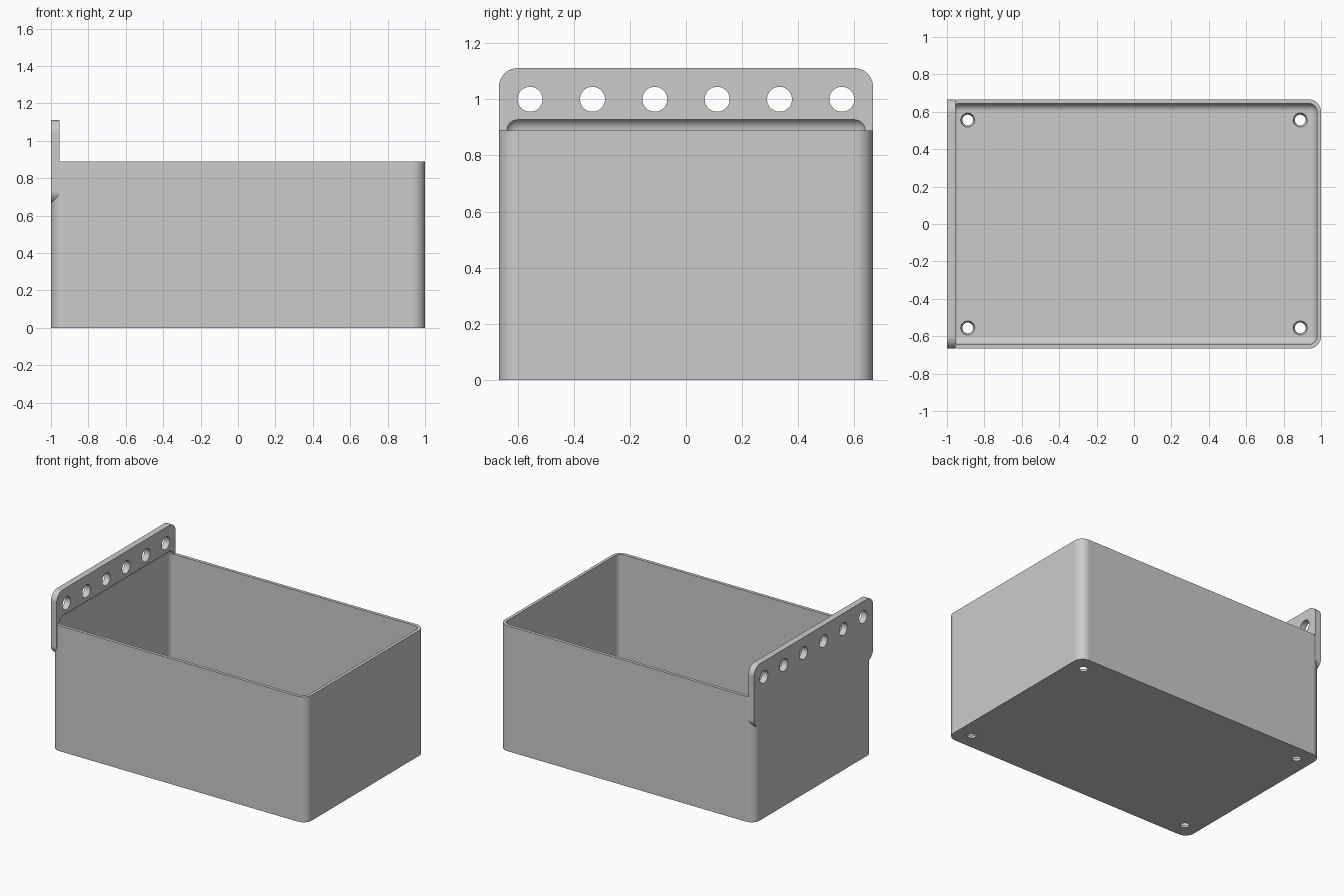
import bpy, bmesh, math
from mathutils import Matrix, Vector

cube = bpy.data.objects.get("Cube")
if cube:
    bpy.data.objects.remove(cube, do_unlink=True)

U = 2 / 90                      # one millimetre in scene units
LENGTH, WIDTH, HEIGHT = 90 * U, 60 * U, 40 * U
WALL = U

grey = bpy.data.materials.new("light grey plastic")
grey.use_nodes = True
colour = (0.6, 0.6, 0.6, 1)
grey.diffuse_color = colour
grey.node_tree.nodes["Principled BSDF"].inputs["Base Color"].default_value = colour


def make_object(name, bm):
    bmesh.ops.recalc_face_normals(bm, faces=bm.faces)
    mesh = bpy.data.meshes.new(name)
    bm.to_mesh(mesh)
    bm.free()
    mesh.materials.append(grey)
    obj = bpy.data.objects.new(name, mesh)
    bpy.context.collection.objects.link(obj)
    return obj


def rounded_box(name, low, high, radius, axis=None):
    """Box with rounded edges: all of them, or only those along one axis."""
    low, high = Vector(low), Vector(high)
    bm = bmesh.new()
    bmesh.ops.create_cube(bm, size=1)
    bmesh.ops.scale(bm, vec=high - low, verts=bm.verts)
    bmesh.ops.translate(bm, vec=(low + high) / 2, verts=bm.verts)
    edges = [e for e in bm.edges if axis is None or
             abs((e.verts[0].co - e.verts[1].co).normalized()[axis]) > 0.9]
    bmesh.ops.bevel(bm, geom=edges, offset=radius, segments=10,
                    profile=0.5, affect='EDGES')
    return make_object(name, bm)


def add_cone(bm, centre, r1, r2, depth, turn=None):
    matrix = Matrix.Translation(centre) @ (turn or Matrix())
    bmesh.ops.create_cone(bm, cap_ends=True, segments=40, radius1=r1,
                          radius2=r2, depth=depth, matrix=matrix)


def combine(target, other, operation):
    mod = target.modifiers.new(operation.title(), 'BOOLEAN')
    mod.object, mod.operation, mod.solver = other, operation, 'EXACT'
    bpy.context.view_layer.objects.active = target
    bpy.ops.object.modifier_apply(modifier=mod.name)
    bpy.data.objects.remove(other, do_unlink=True)


# Outer shell
x, y = LENGTH / 2, WIDTH / 2
storage_bin = rounded_box("storage_bin", (-x, -y, 0), (x, y, HEIGHT), 3 * U, axis=2)

# Hanging plate, flush with the end wall
plate = rounded_box("hanging_plate", (-x, -y, 30 * U), (-x + 2 * U, y, 50 * U),
                    3 * U, axis=0)
combine(storage_bin, plate, 'UNION')

# Cavity with filleted edges, reaching a little into the plate
cavity = rounded_box("cavity_cutter", (-x + WALL, -y + WALL, WALL),
                     (x - WALL, y - WALL, 42 * U), 2 * U)
combine(storage_bin, cavity, 'DIFFERENCE')

# Row of holes through the plate
bm = bmesh.new()
for i in range(6):
    add_cone(bm, (-x + U, (i - 2.5) * 10 * U, 45 * U), 2 * U, 2 * U, 6 * U,
             Matrix.Rotation(math.pi / 2, 4, 'Y'))
combine(storage_bin, make_object("plate_hole_cutter", bm), 'DIFFERENCE')

# Tapered drain holes in the floor corners, wider inside
bm = bmesh.new()
for sx in (-1, 1):
    for sy in (-1, 1):
        add_cone(bm, (sx * 40 * U, sy * 25 * U, U / 2), 0.9 * U, 2.1 * U, 3 * U)
combine(storage_bin, make_object("floor_hole_cutter", bm), 'DIFFERENCE')

# Smooth fillets, flat walls
bpy.ops.object.select_all(action='DESELECT')
storage_bin.select_set(True)
bpy.context.view_layer.objects.active = storage_bin
bpy.ops.object.shade_smooth_by_angle(angle=math.radians(30))
weighted = storage_bin.modifiers.new("Flat Walls", 'WEIGHTED_NORMAL')
weighted.keep_sharp = True
